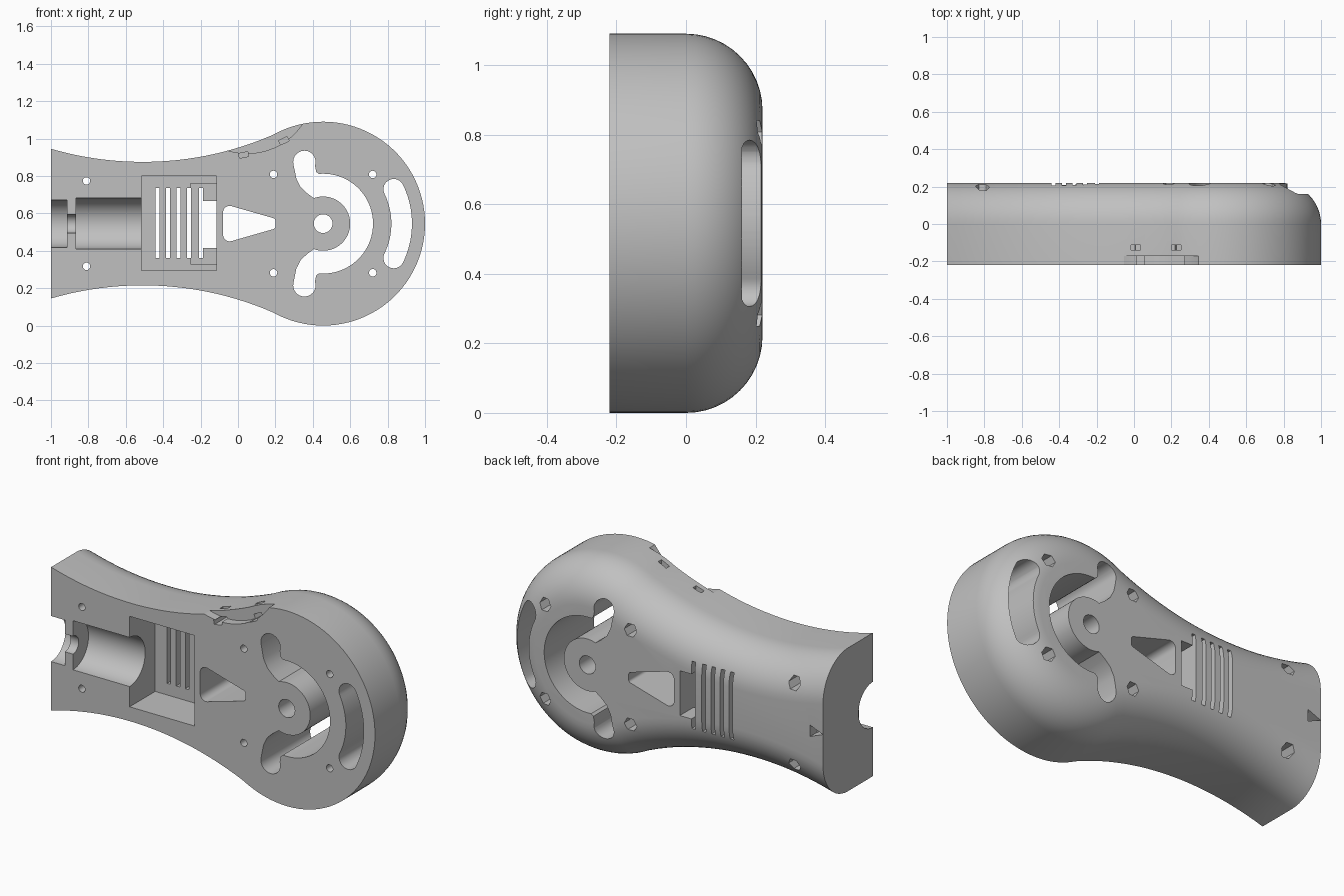
import bpy, bmesh, math
from math import sin, cos, pi, radians
from mathutils import Matrix

if "Cube" in bpy.data.objects:
    bpy.data.objects.remove(bpy.data.objects["Cube"])

MID, FRONT, BACK = 0.545, -0.22, 0.22   # centre height, front and back planes
HUB = 0.455                             # centre of the round head

grey = bpy.data.materials.new("plain_grey")
grey.use_nodes = True
grey.diffuse_color = (0.53, 0.53, 0.53, 1)
grey.node_tree.nodes["Principled BSDF"].inputs["Base Color"].default_value = grey.diffuse_color


def make(name, bm):
    bmesh.ops.recalc_face_normals(bm, faces=bm.faces)
    mesh = bpy.data.meshes.new(name)
    bm.to_mesh(mesh)
    bm.free()
    ob = bpy.data.objects.new(name, mesh)
    bpy.context.collection.objects.link(ob)
    mesh.materials.append(grey)
    return ob


def loft(name, rings):
    """Closed solid through equal rings of points."""
    bm = bmesh.new()
    rows = [[bm.verts.new(p) for p in ring] for ring in rings]
    n = len(rows[0])
    for a, b in zip(rows, rows[1:]):
        for i in range(n):
            j = (i + 1) % n
            bm.faces.new((a[i], a[j], b[j], b[i]))
    bm.faces.new(rows[0])
    bm.faces.new(rows[-1][::-1])
    return make(name, bm)


def mirrored(half):
    """Add the lower half of an outline that is symmetric about MID."""
    return half + [(x, 2 * MID - z) for x, z in reversed(half) if abs(z - MID) > 1e-5]


def arc(cx, cz, r, a0, a1, n):
    return [(cx + r * cos(radians(a0 + (a1 - a0) * i / n)),
             cz + r * sin(radians(a0 + (a1 - a0) * i / n))) for i in range(n + 1)]


# Body: waisted handle running tangent into a round head, with a rounded back edge
def outline(inset):
    big, small, lean = 1.75 + inset, 0.545 - inset, math.atan2(0.965, 2.08)
    start = math.asin(-0.49 / big)
    pts = []
    for i in range(24):
        a = start + (lean - start) * i / 24
        pts.append((-0.51 + big * sin(a), MID + 2.08 - big * cos(a)))
    pts += arc(HUB, MID, small, 90 + math.degrees(lean), 0, 32)
    return mirrored(pts)


layers = [(FRONT, 0)]
for i in range(13):
    t = pi / 2 * i / 12
    layers.append((BACK * sin(t), 0.22 * (1 - cos(t))))
body = loft("handle_body", [[(x, y, z) for x, z in outline(d)] for y, d in layers])

cutters = []


def cut(name, pts, y0=-0.5, y1=0.5):
    """Straight cutter along y."""
    cutters.append(loft(name, [[(x, y, z) for x, z in pts] for y in (y0, y1)]))


def box(name, x0, x1, z0, z1, y0=-0.5, y1=0.5, turn=0):
    cx, cz = (x0 + x1) / 2, (z0 + z1) / 2
    c, s = cos(turn), sin(turn)
    pts = [(x - cx, z - cz) for x, z in ((x0, z0), (x1, z0), (x1, z1), (x0, z1))]
    cut(name, [(cx + x * c - z * s, cz + x * s + z * c) for x, z in pts], y0, y1)


def round_hole(name, x, z, r, n=24, y0=-0.5, y1=0.5):
    cut(name, arc(x, z, r, 0, 360 - 360 / n, n - 1), y0, y1)


def trough(name, x0, x1, r):
    bm = bmesh.new()
    bmesh.ops.create_cone(bm, cap_ends=True, segments=48, radius1=r, radius2=r, depth=x1 - x0,
                          matrix=Matrix.Translation(((x0 + x1) / 2, FRONT, MID))
                          @ Matrix.Rotation(pi / 2, 4, 'Y'))
    cutters.append(make(name, bm))


# Stepped half-round seat along the handle
trough("end_seat", -1.2, -0.915, 0.127)
trough("neck_seat", -0.93, -0.85, 0.05)
trough("barrel_seat", -0.865, -0.49, 0.137)

# Square pocket with vent slots and a back opening
box("pocket", -0.515, -0.115, 0.295, 0.8, y1=0.005)
box("pocket_recess", -0.255, -0.1155, 0.33, 0.76, y0=-0.1, y1=0.1)
for x in (-0.43, -0.374, -0.318, -0.262, -0.198):
    box("vent_slot", x - 0.011, x + 0.011, 0.36, 0.735, y0=-0.1)
box("back_opening", -0.2, -0.116, 0.415, 0.665, y0=-0.1)

# Tapered window
cut("tapered_window", mirrored(
    arc(-0.045, 0.605, 0.035, 180, 75, 6) + arc(0.185, 0.56, 0.015, 75, 0, 4)))

# Curved hole around the hub, with a lobe at each end
outer = arc(HUB, MID, 0.267, 0, 95, 20) + [(0.418, 0.822)]
lobe = arc(0.355, 0.875, 0.06, -20, 195, 14)
inner = [(0.312, 0.785), (0.335, 0.74), (0.37, 0.707)] + arc(HUB, MID, 0.145, 110, 0, 16)
upper = outer + lobe + inner
lower = [(x, 2 * MID - z) for x, z in upper[1:-1]]
cut("hub_curve", upper + lower[::-1])
round_hole("hub_hole", HUB, MID, 0.05, 32)

# Crescent slot near the head's rim
reach = radians(26)
tip_x, tip_z = 0.42 * cos(reach), 0.42 * sin(reach)
cut("crescent_slot", arc(HUB, MID, 0.475, -26, 26, 20)
    + arc(HUB + tip_x, MID + tip_z, 0.055, 40, 192, 9)
    + arc(HUB, MID, 0.365, 26, -26, 16)
    + arc(HUB + tip_x, MID - tip_z, 0.055, 168, 320, 9))

# Screw holes with hexagonal nut pockets at the back
for x, dz in ((-0.81, 0.228), (0.19, 0.263), (0.72, 0.263)):
    for side in (-1, 1):
        round_hole("screw_hole", x, MID + side * dz, 0.02, 20)
        round_hole("nut_pocket", x, MID + side * dz, 0.038, 6, y0=0.1)

# Small wedge notch on the back near the open end
cut("wedge_notch", [(-1.0, MID), (-0.92, MID - 0.032), (-0.92, MID + 0.032)], y0=0.16)

# Shallow scoop on the upper front edge, with two strap tunnels
cut("edge_scoop", arc(0.05, 1.275, 0.355, 0, 354, 59), y1=-0.17)
for x, z, turn in ((0.03, 0.912, 0.2), (0.245, 0.988, 0.45)):
    box("strap_front", x - 0.025, x + 0.025, z - 0.013, z + 0.013, y1=-0.112, turn=turn)
    box("strap_top", x - 0.045, x + 0.005, z - 0.005, z + 0.3, y0=-0.14, y1=-0.111)

# Carve the body
bpy.context.view_layer.objects.active = body
body.select_set(True)
for c in cutters:
    c.hide_render = True
    mod = body.modifiers.new(c.name, 'BOOLEAN')
    mod.operation, mod.solver, mod.object = 'DIFFERENCE', 'EXACT', c
    bpy.ops.object.modifier_apply(modifier=mod.name)
for c in cutters:
    bpy.data.objects.remove(c)

bpy.ops.object.select_all(action='DESELECT')
body.select_set(True)
bpy.ops.object.shade_smooth_by_angle(angle=radians(30))
